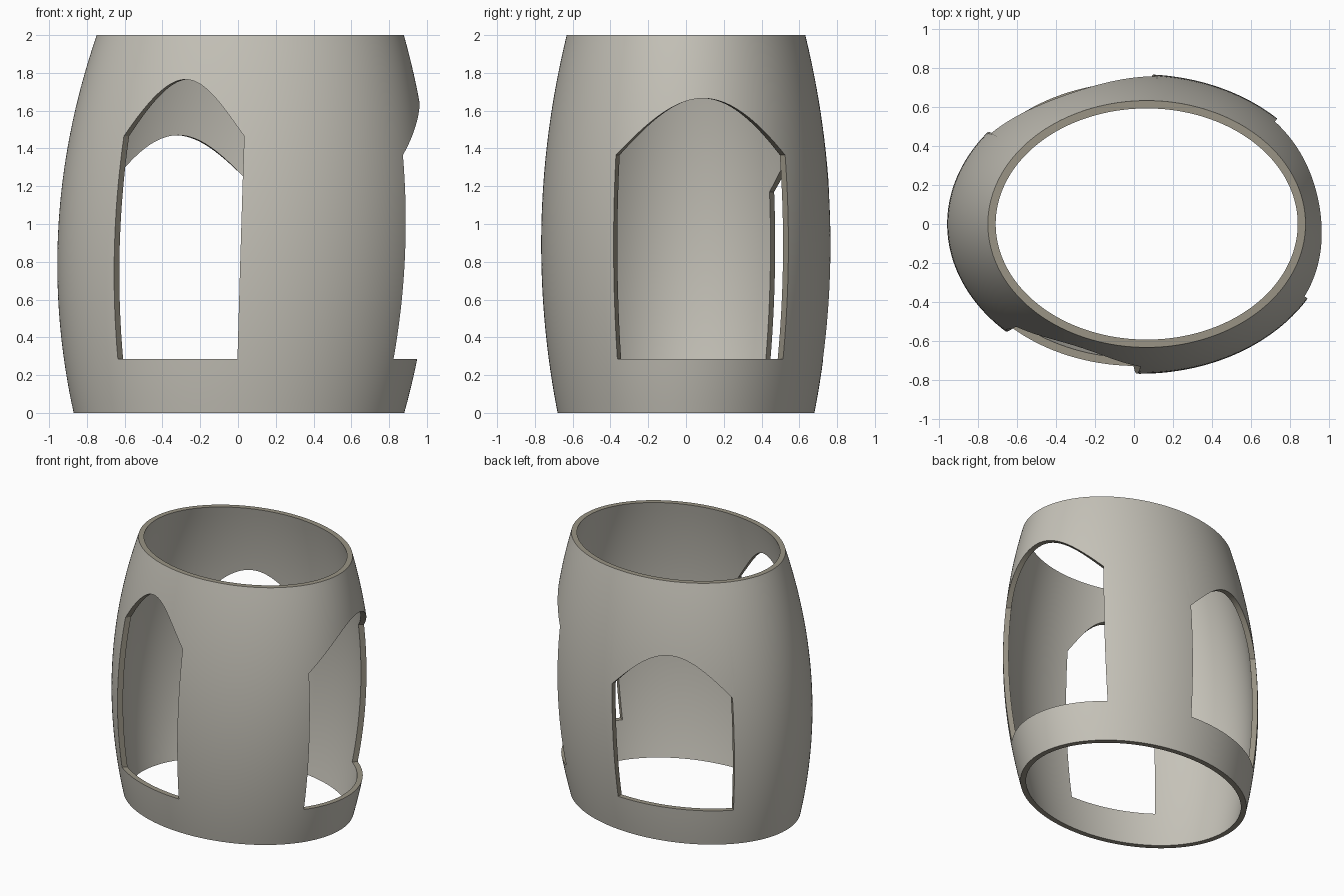
import bpy, bmesh, math

cube = bpy.data.objects.get("Cube")
if cube:
    bpy.data.objects.remove(cube)

COLUMNS = 360
WALL = 0.04
HEIGHT = 2.0
SILL = 0.285
ARCH_RISE = 0.3
LOW_ROWS, MID_ROWS, TOP_ROWS = 5, 18, 10
# start angle, end angle, height where the arch springs
WINDOWS = [(-30, 45, 1.365), (86, 142, 1.17), (226, 269, 1.465)]


def make_material(name, color):
    mat = bpy.data.materials.new(name)
    mat.use_nodes = True
    mat.diffuse_color = (*color, 1)
    mat.node_tree.nodes["Principled BSDF"].inputs["Base Color"].default_value = (*color, 1)
    return mat


def shell_point(deg, z, inset):
    """Point on the bulging oval wall, which leans slightly to +x."""
    a = 0.875 + 0.251 * z - 0.141 * z * z
    b = 0.777 * a
    t = math.radians(deg)
    return (0.005 + 0.03 * z + (a - inset) * math.cos(t), (b - inset) * math.sin(t), z)


def window_at(deg):
    """Window containing an angle, with the position across it from 0 to 1."""
    for start, end, spring in WINDOWS:
        offset = (deg - start) % 360
        if offset <= end - start:
            return spring, offset / (end - start)
    return None


def row_heights(deg):
    """Heights of one column, with rows lying on the sill and the arch."""
    found = window_at(deg)
    arch = found[0] + ARCH_RISE * math.sin(math.pi * found[1]) if found else 1.35
    rows = [SILL * i / LOW_ROWS for i in range(LOW_ROWS)]
    rows += [SILL + (arch - SILL) * i / MID_ROWS for i in range(MID_ROWS)]
    rows += [arch + (HEIGHT - arch) * i / TOP_ROWS for i in range(TOP_ROWS + 1)]
    return rows


# Outer and inner wall grids
bm = bmesh.new()
outer, inner, twin = [], [], {}
for col in range(COLUMNS):
    deg = col * 360 / COLUMNS
    heights = row_heights(deg)
    outer.append([bm.verts.new(shell_point(deg, z, 0)) for z in heights])
    inner.append([bm.verts.new(shell_point(deg, z, WALL)) for z in heights])
    twin.update(zip(outer[-1], inner[-1]))

outer_faces = []
for col in range(COLUMNS):
    nxt = (col + 1) % COLUMNS
    in_window = window_at((col + 0.5) * 360 / COLUMNS) is not None
    for row in range(len(outer[col]) - 1):
        if in_window and LOW_ROWS <= row < LOW_ROWS + MID_ROWS:
            continue
        quad = [outer[col][row], outer[nxt][row], outer[nxt][row + 1], outer[col][row + 1]]
        outer_faces.append(bm.faces.new(quad))
        bm.faces.new([twin[v] for v in reversed(quad)])

# Cut faces joining both walls at the rims and window openings
borders = [(loop.vert, loop.link_loop_next.vert) for face in outer_faces
           for loop in face.loops if len(loop.edge.link_faces) == 1]
for v1, v2 in borders:
    rim = bm.faces.new([v2, v1, twin[v1], twin[v2]])
    rim.material_index = 1

# Drop unused grid points inside the openings
bmesh.ops.delete(bm, geom=[v for v in bm.verts if not v.link_faces], context='VERTS')

mesh = bpy.data.meshes.new("windowed_shell")
bm.to_mesh(mesh)
bm.free()
mesh.materials.append(make_material("warm_grey", (0.56, 0.54, 0.48)))
mesh.materials.append(make_material("brown_grey_edge", (0.32, 0.295, 0.235)))

shell = bpy.data.objects.new("windowed_shell", mesh)
bpy.context.collection.objects.link(shell)
bpy.ops.object.select_all(action='DESELECT')
shell.select_set(True)
bpy.context.view_layer.objects.active = shell
bpy.ops.object.shade_smooth_by_angle(angle=math.radians(30))
